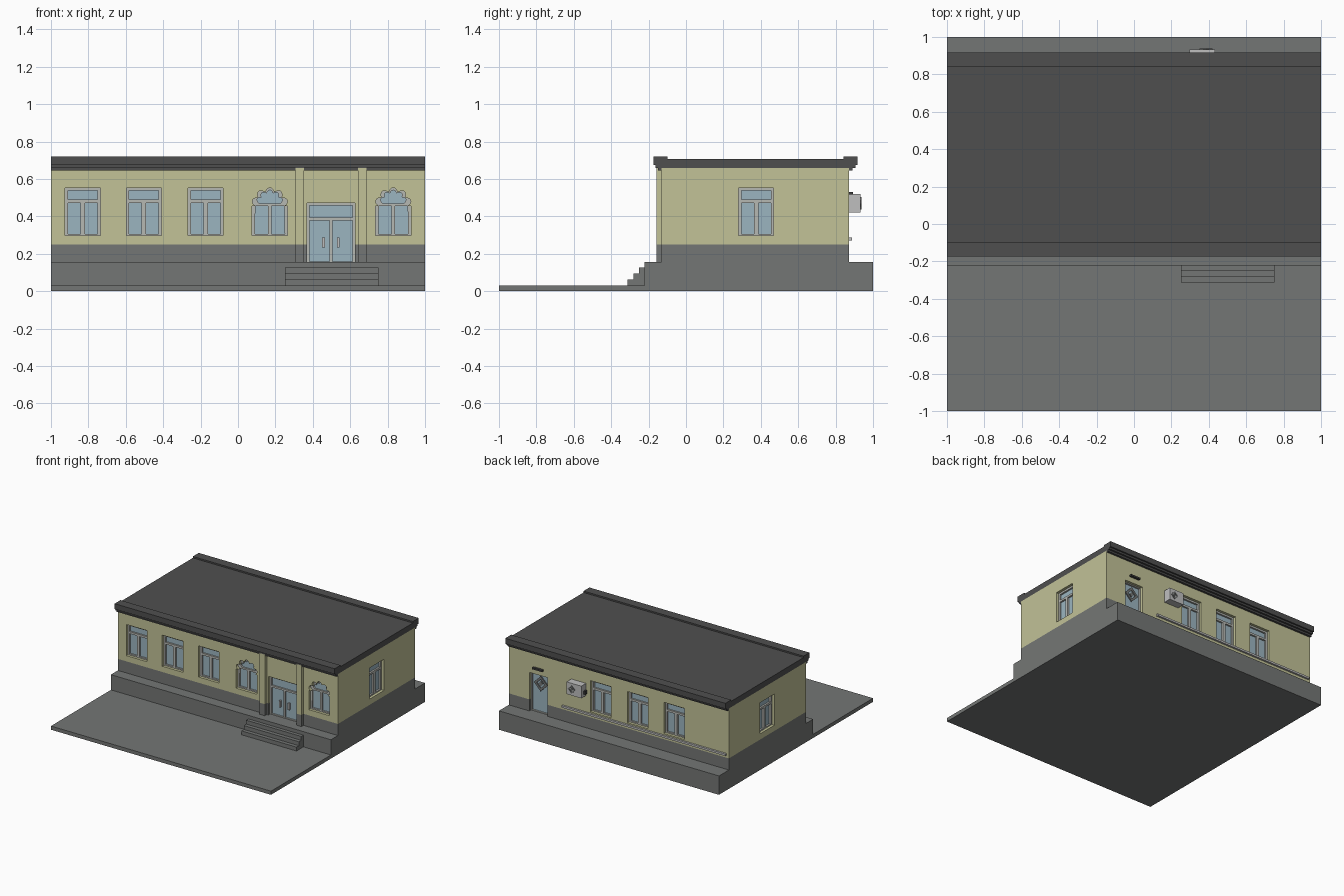
import bpy, bmesh, math
from mathutils import Matrix, Vector

cube = bpy.data.objects.get("Cube")
if cube:
    bpy.data.objects.remove(cube, do_unlink=True)


def material(name, rgb):
    m = bpy.data.materials.new(name)
    m.use_nodes = True
    m.diffuse_color = (*rgb, 1)
    m.node_tree.nodes["Principled BSDF"].inputs["Base Color"].default_value = (*rgb, 1)
    return m


CREAM = material("cream wall", (0.54, 0.54, 0.31))
STONE = material("grey stone", (0.175, 0.183, 0.178))
ROOF = material("dark roof", (0.078, 0.078, 0.078))
GLASS = material("blue glass", (0.33, 0.46, 0.53))
FRAME = material("light frame", (0.47, 0.48, 0.45))
METAL = material("pale metal", (0.52, 0.52, 0.52))
DARK = material("dark fitting", (0.05, 0.05, 0.05))

# Wall planes
FRONT, BACK, BASE, TOP = -0.131, 0.872, 0.155, 0.66


def add_mesh(name, bm, mat):
    bmesh.ops.recalc_face_normals(bm, faces=bm.faces)
    me = bpy.data.meshes.new(name)
    bm.to_mesh(me)
    bm.free()
    me.materials.append(mat)
    ob = bpy.data.objects.new(name, me)
    bpy.context.collection.objects.link(ob)
    return ob


def box(name, x, y, z, mat, matrix=Matrix()):
    """Box from (min, max) pairs."""
    bm = bmesh.new()
    bmesh.ops.create_cube(bm, size=1)
    for v in bm.verts:
        v.co = matrix @ Vector([(a + b) / 2 + c * (b - a) for c, (a, b) in zip(v.co, (x, y, z))])
    return add_mesh(name, bm, mat)


def panel(name, loops, y0, y1, mat, matrix):
    """Flat outline (inner loops become holes) in local x-z, thick from y0 to y1."""
    cu = bpy.data.curves.new(name, 'CURVE')
    cu.dimensions, cu.fill_mode, cu.extrude = '2D', 'BOTH', (y1 - y0) / 2
    for loop in loops:
        sp = cu.splines.new('POLY')
        sp.points.add(len(loop) - 1)
        for p, (u, w) in zip(sp.points, loop):
            p.co = (u, w, 0, 1)
        sp.use_cyclic_u = True
    tmp = bpy.data.objects.new(name, cu)
    bpy.context.collection.objects.link(tmp)
    dg = bpy.context.evaluated_depsgraph_get()
    me = bpy.data.meshes.new_from_object(tmp.evaluated_get(dg))
    bpy.data.objects.remove(tmp)
    bm = bmesh.new()
    bm.from_mesh(me)
    bpy.data.meshes.remove(me)
    bmesh.ops.remove_doubles(bm, verts=bm.verts, dist=1e-5)
    bm.transform(matrix @ Matrix.Translation((0, (y0 + y1) / 2, 0)) @ Matrix.Rotation(math.pi / 2, 4, 'X'))
    for f in bm.faces:
        f.material_index = 0
        f.smooth = False
    return add_mesh(name, bm, mat)


def rect(u0, u1, w0, w1):
    return [(u0, w0), (u1, w0), (u1, w1), (u0, w1)]


def lobes(scale, z, n=40):
    """Scalloped half circle with five lobes, from right to left."""
    pts = []
    for i in range(n + 1):
        t = math.pi * i / n
        r = scale * (0.077 + 0.021 * abs(math.sin(5 * t)))
        pts.append((r * math.cos(t), z + r * math.sin(t)))
    return pts


def diamond(r, z):
    return [(r, z), (0, z + r), (-r, z), (0, z - r)]


def at_front(u):
    return Matrix.Translation((u, FRONT, 0))


def at_back(u):
    return Matrix.Translation((u, BACK, 0)) @ Matrix.Rotation(math.pi, 4, 'Z')


def at_side(s, y):
    return Matrix.Translation((s, y, 0)) @ Matrix.Rotation(s * math.pi / 2, 4, 'Z')


cutters = []


def opening(name, outline, panes, matrix, cut=None):
    """Recessed frame with glass, plus the cutter for its hole in the wall."""
    cutters.append(panel(name + "_cutter", [cut or outline], -0.05, 0.045, CREAM, matrix))
    panel(name + "_frame", [outline] + panes, 0.022, 0.036, FRAME, matrix)
    panel(name + "_glass", [outline], 0.036, 0.045, GLASS, matrix)


# Ground, podium and entrance steps
box("forecourt", (-1, 1), (-1, 1), (0, 0.03), STONE)
box("podium", (-1, 1), (-0.222, 1), (0.03, BASE), STONE)
for i in range(3):
    box(f"entrance_step_{i + 1}", (0.25, 0.75), (-0.312 + 0.031 * i, -0.222),
        (0.03 + 0.032 * i, 0.062 + 0.032 * i), STONE)

# Wall body
plinth = box("plinth", (-1, 1), (FRONT, BACK), (BASE, 0.25), STONE)
walls = box("walls", (-1, 1), (FRONT, BACK), (0.25, TOP), CREAM)

# Pilasters either side of the entrance
for side, x in (("right", 0.331), ("left", 0.664)):
    box(f"pilaster_{side}_base", (x - 0.023, x + 0.023), (-0.158, FRONT), (BASE, 0.25), STONE)
    box(f"pilaster_{side}", (x - 0.023, x + 0.023), (-0.158, FRONT), (0.25, TOP), CREAM)

# Roof with raised edges and stepped cornices, one profile run along x
profile = [(-.174, .72), (-.098, .72), (-.098, .708), (.842, .708), (.842, .72), (.918, .72),
           (.918, .675), (.905, .675), (.905, .66), (.89, .66), (.89, .645), (BACK, .645),
           (BACK, TOP), (FRONT, TOP), (FRONT, .645), (-.15, .645), (-.15, .66), (-.163, .66),
           (-.163, .675), (-.174, .675)]
panel("roof", [profile], -1, 1, ROOF, Matrix.Rotation(math.pi / 2, 4, 'Z'))

# Rectangular windows
win = rect(-0.094, 0.094, 0.297, 0.553)
win_panes = [rect(-0.079, 0.079, 0.49, 0.538),
             rect(-0.079, -0.012, 0.307, 0.473), rect(0.012, 0.079, 0.307, 0.473)]
for i, x in enumerate((-0.83, -0.503, -0.173)):
    opening(f"front_window_{i + 1}", win, win_panes, at_front(x))
for i, x in enumerate((-0.83, -0.503, -0.173, 0.165)):
    opening(f"back_window_{i + 1}", win, win_panes, at_back(x))
opening("left_window", win, win_panes, at_side(1, 0.375))
opening("right_window", win, win_panes, at_side(-1, 0.375))

# Scalloped arch windows
arch = [(-0.095, 0.455), (-0.095, 0.297), (0.095, 0.297), (0.095, 0.455)] + lobes(1, 0.455)
arch_panes = [lobes(0.72, 0.47),
              rect(-0.08, -0.01, 0.307, 0.457), rect(0.01, 0.08, 0.307, 0.457)]
for i, x in enumerate((0.17, 0.83)):
    opening(f"arched_window_{i + 1}", arch, arch_panes, at_front(x))

# Double entrance door
place = at_front(0.497)
opening("entrance", rect(-0.128, 0.128, BASE, 0.472),
        [rect(-0.115, 0.115, 0.393, 0.458), rect(-0.115, -0.008, 0.16, 0.378),
         rect(0.008, 0.115, 0.16, 0.378)], place, rect(-0.128, 0.128, 0.1, 0.472))
for side, x in (("right", -0.04), ("left", 0.04)):
    box(f"entrance_handle_{side}", (x - 0.007, x + 0.007), (0.018, 0.036), (0.233, 0.287), METAL, place)

# Back door with diamond light
place = at_back(0.73)
opening("back_door", rect(-0.083, 0.083, BASE, 0.472), [rect(-0.075, 0.075, BASE + 0.005, 0.464)],
        place, rect(-0.083, 0.083, 0.1, 0.472))
panel("back_door_diamond_frame", [diamond(0.062, 0.39), diamond(0.036, 0.39)], 0.027, 0.036, STONE, place)
panel("back_door_diamond_core", [diamond(0.02, 0.39)], 0.029, 0.036, STONE, place)

# Lamp above the back door
box("lamp_bracket", (-0.045, 0.045), (-0.02, 0), (0.516, 0.53), DARK, place)
for side, x in (("right", -0.032), ("left", 0.032)):
    disc = [(x + 0.02 * math.cos(k * math.pi / 6), -0.03 + 0.02 * math.sin(k * math.pi / 6)) for k in range(12)]
    panel(f"lamp_{side}", [disc], -0.53, -0.514, DARK, place @ Matrix.Rotation(-math.pi / 2, 4, 'X')
          @ Matrix.Scale(-1, 4, (0, 0, 1)))

# Air conditioner on the back wall
place = at_back(0.365)
box("air_conditioner", (-0.067, 0.067), (-0.062, 0), (0.42, 0.52), METAL, place)
fan = place @ Matrix.Translation((-0.02, 0, 0))
panel("air_conditioner_grille", [diamond(0.034, 0.47), diamond(0.02, 0.47)], -0.067, -0.062, STONE, fan)
panel("air_conditioner_hub", [diamond(0.012, 0.47)], -0.067, -0.062, STONE, fan)
box("air_conditioner_valve", (0.067, 0.08), (-0.03, -0.005), (0.44, 0.47), DARK, place)

# Pipe along the back wall
box("back_pipe", (-0.98, 0.51), (BACK, 0.888), (0.27, 0.286), METAL)

# Cut the openings
for ob in (plinth, walls):
    for c in cutters:
        if ob is plinth and "window" in c.name:
            continue
        mod = ob.modifiers.new("opening", 'BOOLEAN')
        mod.operation, mod.solver, mod.object = 'DIFFERENCE', 'EXACT', c
    dg = bpy.context.evaluated_depsgraph_get()
    cut_mesh = bpy.data.meshes.new_from_object(ob.evaluated_get(dg))
    ob.modifiers.clear()
    cut_mesh.materials.clear()
    cut_mesh.materials.append(STONE if ob is plinth else CREAM)
    for p in cut_mesh.polygons:
        p.material_index = 0
    ob.data = cut_mesh
for c in cutters:
    bpy.data.objects.remove(c, do_unlink=True)
